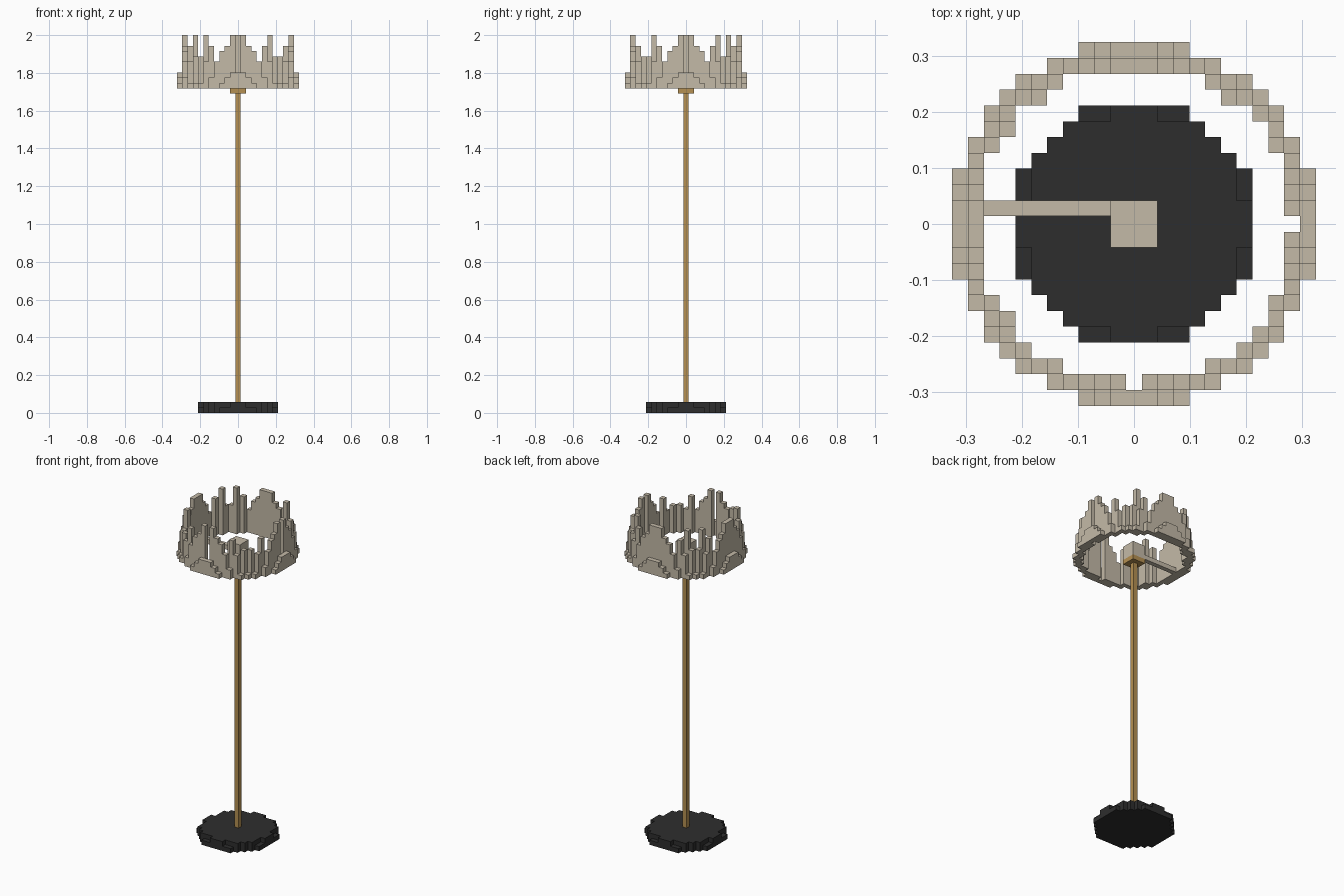
import bpy, bmesh, math
from mathutils import Vector

cube = bpy.data.objects.get("Cube")
if cube:
    bpy.data.objects.remove(cube, do_unlink=True)

V = 2 / 71  # size of one block


def material(name, rgb):
    m = bpy.data.materials.new(name)
    m.use_nodes = True
    m.diffuse_color = (*rgb, 1)
    m.node_tree.nodes["Principled BSDF"].inputs["Base Color"].default_value = (*rgb, 1)
    return m


CREAM = material("cream fabric", (0.55, 0.49, 0.39))
BRASS = material("brass", (0.46, 0.28, 0.085))
BLACK = material("black metal", (0.027, 0.027, 0.027))


def finish(name, bm, mat):
    bmesh.ops.recalc_face_normals(bm, faces=bm.faces)
    mesh = bpy.data.meshes.new(name)
    bm.to_mesh(mesh)
    bm.free()
    mesh.materials.append(mat)
    obj = bpy.data.objects.new(name, mesh)
    bpy.context.collection.objects.link(obj)
    return obj


def box(name, x, y, z, mat):
    """Box spanning whole blocks; x and y are inclusive cell ranges, z is bottom and top."""
    lo = Vector((x[0] - 0.5, y[0] - 0.5, z[0])) * V
    hi = Vector((x[1] + 0.5, y[1] + 0.5, z[1])) * V
    bm = bmesh.new()
    bmesh.ops.create_cube(bm, size=1)
    for v in bm.verts:
        v.co = [(lo[i] + hi[i]) / 2 + v.co[i] * (hi[i] - lo[i]) for i in range(3)]
    return finish(name, bm, mat)


def blocks(name, cells, mat):
    """Outer skin of a set of unit blocks."""
    bm = bmesh.new()
    for c in cells:
        centre = Vector((c[0], c[1], c[2] + 0.5))
        for axis in range(3):
            for sign in (-1, 1):
                n = list(c)
                n[axis] += sign
                if tuple(n) in cells:
                    continue
                normal, u, w = Vector(), Vector(), Vector()
                normal[axis] = sign / 2
                u[(axis + 1) % 3] = 0.5
                w[(axis + 2) % 3] = 0.5 * sign
                bm.faces.new([bm.verts.new((centre + normal + a * u + b * w) * V)
                              for a, b in ((-1, -1), (1, -1), (1, 1), (-1, 1))])
    bmesh.ops.remove_doubles(bm, verts=bm.verts, dist=V * 0.01)
    return finish(name, bm, mat)


# Round stepped base, the upper layer slightly smaller
base_radii = (7.65, 7.25)
span = range(-12, 13)
blocks("base", {(x, y, z) for z, r in enumerate(base_radii)
                for x in span for y in span if math.hypot(x, y) <= r}, BLACK)

# Stem and the collar under the bulb
box("stem", (0, 0), (0, 0), (2, 60), BRASS)
box("collar", (-1, 1), (-1, 1), (60, 61), BRASS)

# Bulb and the arm that holds the shade
box("bulb", (-1, 1), (-1, 1), (61, 64), CREAM)
box("shade_arm", (-9, -2), (1, 1), (61, 62), CREAM)

# Tapering shade: constant bore, outer radius shrinking layer by layer
shade_radii = (11.5, 11.3, 11.1, 10.95, 10.85, 10.7, 10.5, 10.35, 10.15, 10.1)
E = 0.0001  # tiny bore offset that opens the narrow slots
blocks("shade", {(x, y, 61 + k) for k, r in enumerate(shade_radii)
                 for x in span for y in span
                 if math.hypot(x - E, y + E) >= 10 and math.hypot(x, y) <= r}, CREAM)
